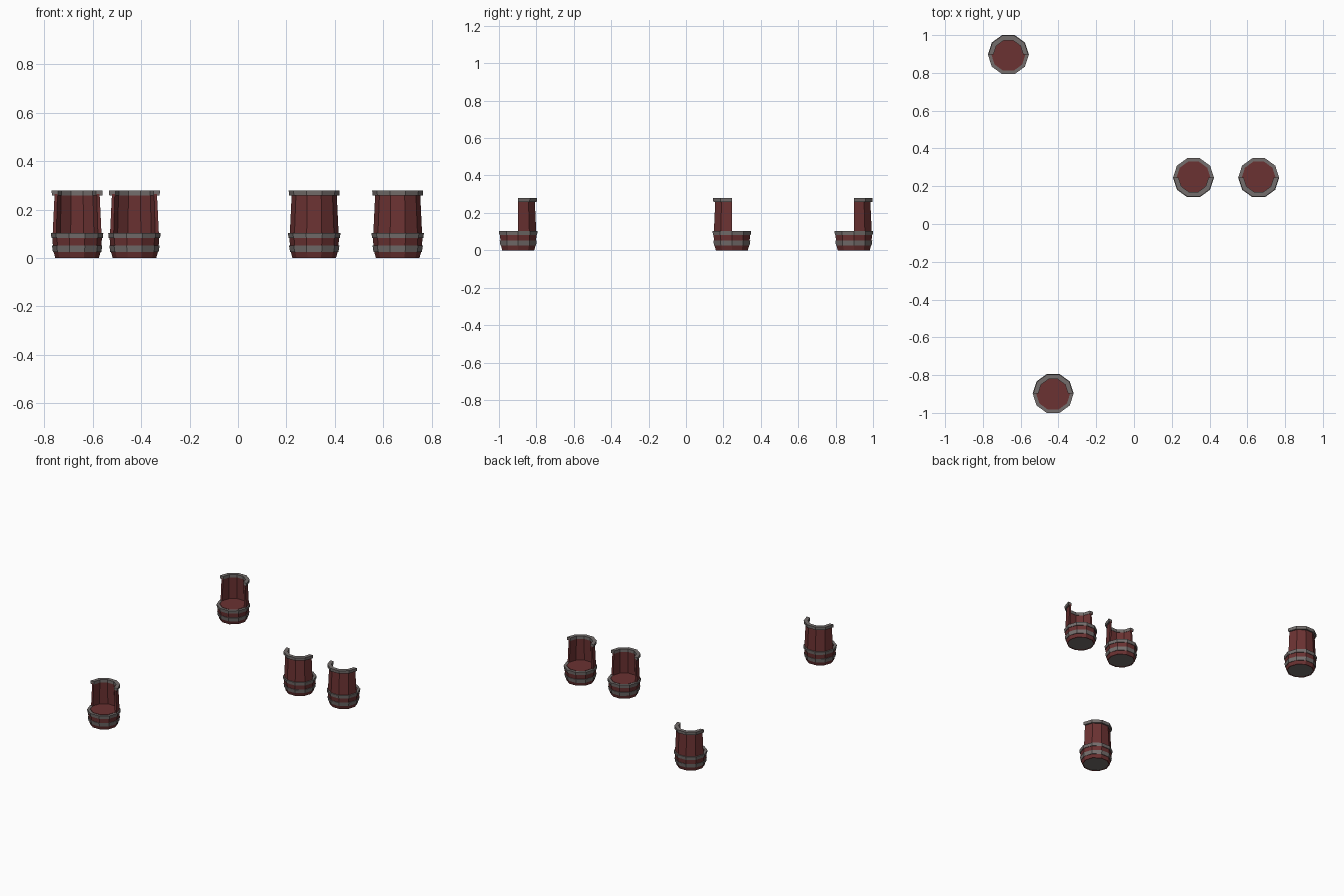
import bpy, bmesh, math

if "Cube" in bpy.data.objects:
    bpy.data.objects.remove(bpy.data.objects["Cube"])

SIDES = 10


def material(name, rgb):
    m = bpy.data.materials.new(name)
    m.diffuse_color = (*rgb, 1)
    m.use_nodes = True
    m.node_tree.nodes["Principled BSDF"].inputs["Base Color"].default_value = m.diffuse_color
    return m


wood = material("dark red wood", (0.147, 0.032, 0.032))
metal = material("grey metal", (0.175, 0.155, 0.15))


def finish(name, bm, mat, place):
    bmesh.ops.recalc_face_normals(bm, faces=bm.faces)
    me = bpy.data.meshes.new(name)
    bm.to_mesh(me)
    bm.free()
    me.materials.append(mat)
    ob = bpy.data.objects.new(name, me)
    bpy.context.collection.objects.link(ob)
    x, y, turn = place
    ob.location = (x, y, 0)
    ob.rotation_euler.z = turn
    return ob


def lathe(name, profile, mat, place, half=False):
    """Closed (radius, z) section swept round z; half sweeps only the +y side and caps the ends."""
    bm = bmesh.new()
    steps = SIDES // 2 + 1 if half else SIDES
    rings = []
    for i in range(steps):
        a = 2 * math.pi * i / SIDES
        rings.append([bm.verts.new((r * math.cos(a), r * math.sin(a), z)) for r, z in profile])
    n = len(profile)
    for i in range(steps - 1 if half else steps):
        p, q = rings[i], rings[(i + 1) % steps]
        for k in range(n):
            bm.faces.new((p[k], q[k], q[(k + 1) % n], p[(k + 1) % n]))
    if half:
        bm.faces.new(rings[0])
        bm.faces.new(rings[-1])
    return finish(name, bm, mat, place)


def disc(name, r, z, mat, place):
    bm = bmesh.new()
    vs = [bm.verts.new((r * math.cos(2 * math.pi * i / SIDES),
                        r * math.sin(2 * math.pi * i / SIDES), z)) for i in range(SIDES)]
    f = bm.faces.new(vs)
    ret = bmesh.ops.extrude_face_region(bm, geom=[f])
    bmesh.ops.translate(bm, vec=(0, 0, -0.004),
                        verts=[v for v in ret["geom"] if isinstance(v, bmesh.types.BMVert)])
    return finish(name, bm, mat, place)


def barrel_chair(tag, place):
    # staved tub under the seat
    lathe("tub_" + tag, [(0.090, 0), (0.097, 0.025), (0.100, 0.05), (0.1025, 0.08), (0.1025, 0.100),
                         (0.084, 0.100), (0.084, 0)], wood, place)
    disc("seat_" + tag, 0.086, 0.104, wood, place)
    disc("base_" + tag, 0.086, 0.006, metal, place)
    # half-round backrest
    lathe("backrest_" + tag, [(0.101, 0.098), (0.093, 0.265), (0.081, 0.265), (0.086, 0.098)],
          wood, place, half=True)
    # metal hoops
    lathe("lower_hoop_" + tag, [(0.100, 0.025), (0.104, 0.051), (0.095, 0.051), (0.093, 0.025)],
          metal, place)
    lathe("seat_hoop_" + tag, [(0.106, 0.082), (0.1085, 0.104), (0.090, 0.104), (0.094, 0.082)],
          metal, place)
    lathe("top_rim_" + tag, [(0.104, 0.258), (0.1055, 0.279), (0.079, 0.279), (0.079, 0.258)],
          metal, place, half=True)


# four chairs: two face the front, two face the back
for tag, place in {
    "rear_left": (-0.665, 0.897, 0),
    "front_left": (-0.428, -0.897, 0),
    "middle": (0.315, 0.245, math.pi),
    "right": (0.660, 0.245, math.pi),
}.items():
    barrel_chair(tag, place)
